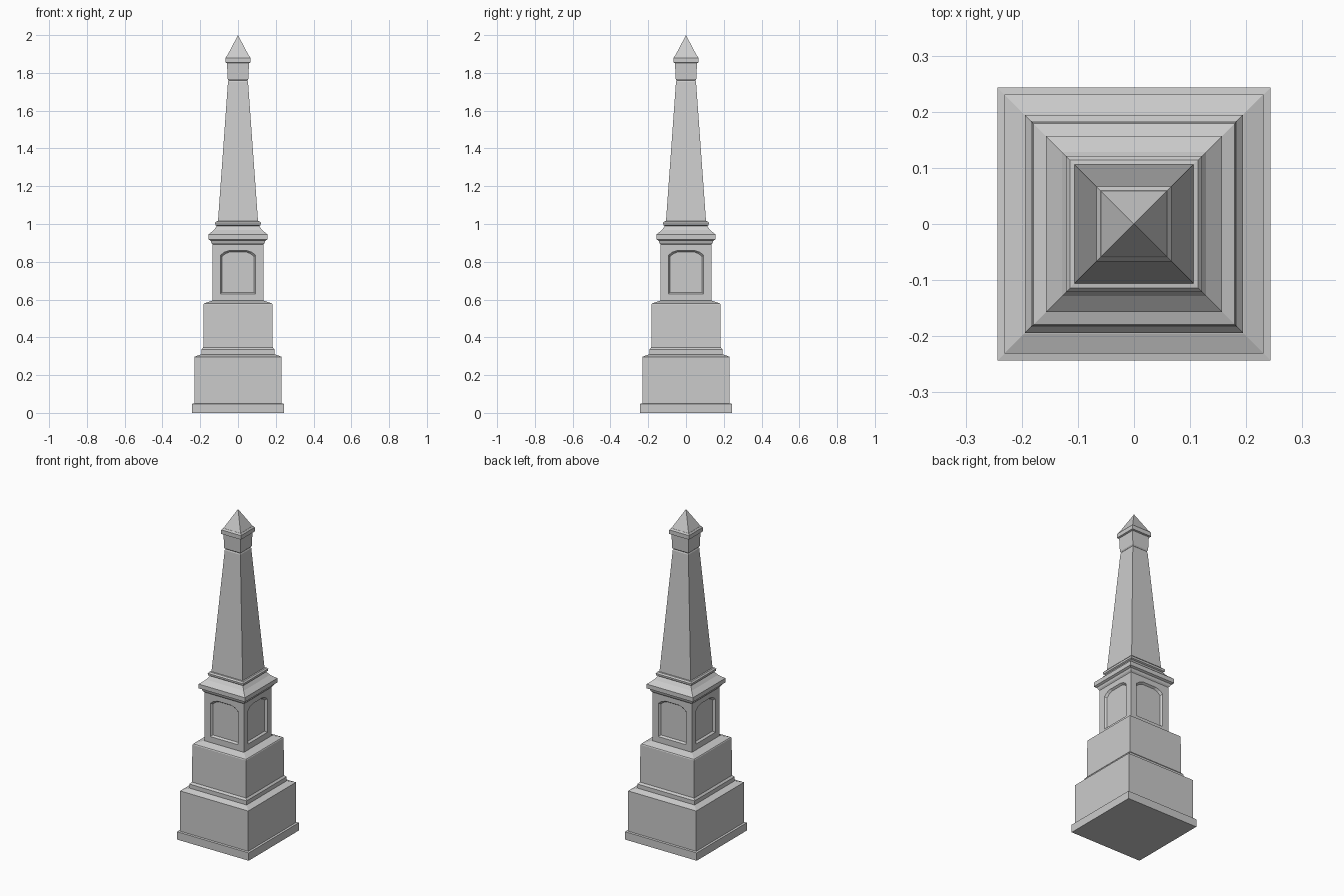
import bpy, bmesh
from math import pi
from mathutils import Matrix

if "Cube" in bpy.data.objects:
    bpy.data.objects.remove(bpy.data.objects["Cube"])


def square_stack(name, profile):
    """Closed square tower from (half width, height) pairs; half width 0 makes a point."""
    bm = bmesh.new()
    rings = []
    for h, z in profile:
        corners = [(0, 0)] if h == 0 else [(-h, -h), (h, -h), (h, h), (-h, h)]
        rings.append([bm.verts.new((x, y, z)) for x, y in corners])
    for a, b in zip(rings, rings[1:]):
        for i in range(4):
            j = (i + 1) % 4
            bm.faces.new((a[i], a[j], b[0]) if len(b) == 1 else (a[i], a[j], b[j], b[i]))
    bm.faces.new(rings[0][::-1])
    if len(rings[-1]) == 4:
        bm.faces.new(rings[-1])
    return finish(name, bm)


def finish(name, bm):
    bmesh.ops.recalc_face_normals(bm, faces=bm.faces)
    mesh = bpy.data.meshes.new(name)
    bm.to_mesh(mesh)
    bm.free()
    obj = bpy.data.objects.new(name, mesh)
    bpy.context.collection.objects.link(obj)
    return obj


def panel_outline(inset):
    """Upright panel with a shallow segmental top, as (x, z) pairs."""
    w, bottom = 0.093 - inset, 0.63 + inset
    right = [(w, 0.835 - inset), (w * 0.78, 0.851 - inset), (w * 0.5, 0.86 - inset)]
    return [(-w, bottom), (w, bottom)] + right + [(-x, z) for x, z in reversed(right)]


# Stepped base
square_stack("plinth", [(0.243, 0), (0.243, 0.048), (0.231, 0.05), (0.231, 0.297),
                        (0.195, 0.31)])
square_stack("second_step", [(0.194, 0.309), (0.194, 0.335), (0.184, 0.346),
                             (0.182, 0.575), (0.179, 0.58), (0.137, 0.594)])

# Pedestal block with a recessed panel on each side
die_half, depth = 0.134, 0.012
pedestal = square_stack("pedestal", [(die_half, 0.592), (die_half, 0.893)])

bm = bmesh.new()
for k in range(4):
    turn = Matrix.Rotation(k * pi / 2, 4, 'Z')
    sections = [(-0.004, -die_half - 0.006), (0.008, -die_half + depth)]
    rings = [[bm.verts.new(turn @ Matrix.Translation((x, y, z)).translation)
              for x, z in panel_outline(inset)] for inset, y in sections]
    n = len(rings[0])
    for i in range(n):
        j = (i + 1) % n
        bm.faces.new((rings[0][i], rings[0][j], rings[1][j], rings[1][i]))
    bm.faces.new(rings[0])
    bm.faces.new(rings[1])
cutter = finish("panel_cutter", bm)
cutter.hide_render = True
cutter.hide_viewport = True
cut = pedestal.modifiers.new("panels", 'BOOLEAN')
cut.operation = 'DIFFERENCE'
cut.solver = 'EXACT'
cut.object = cutter

# Cornice and shaft footing
square_stack("cornice", [(0.134, 0.892), (0.141, 0.9), (0.145, 0.912), (0.157, 0.918),
                         (0.157, 0.944), (0.128, 0.968), (0.112, 0.99)])
square_stack("shaft_footing", [(0.112, 0.989), (0.12, 0.994), (0.121, 1.006), (0.114, 1.014),
                               (0.107, 1.015)])

# Tapering shaft
square_stack("shaft", [(0.106, 1.014), (0.053, 1.753), (0.049, 1.762)])

# Capital and pointed tip
square_stack("capital", [(0.05, 1.761), (0.055, 1.768), (0.058, 1.852), (0.067, 1.855),
                         (0.067, 1.88), (0.06, 1.889)])
square_stack("pyramid_tip", [(0.059, 1.888), (0, 2.0)])
